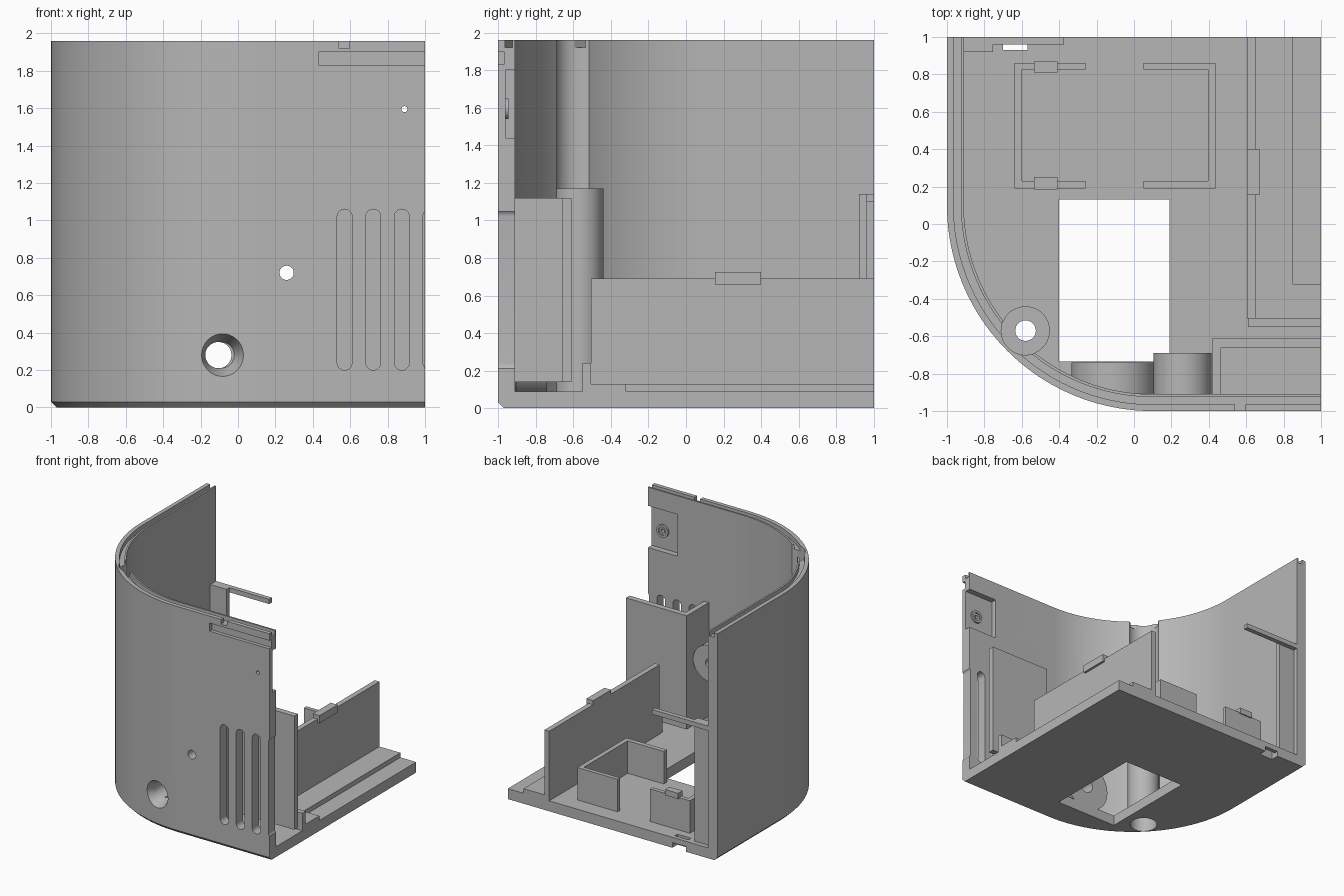
import bpy, bmesh, math
from mathutils import Matrix, Vector

cube = bpy.data.objects.get("Cube")
if cube:
    bpy.data.objects.remove(cube, do_unlink=True)

grey = bpy.data.materials.new("plain grey")
grey.use_nodes = True
COLOUR = (0.47, 0.47, 0.47, 1)
grey.diffuse_color = COLOUR
grey.node_tree.nodes["Principled BSDF"].inputs["Base Color"].default_value = COLOUR


def make(name, bm):
    bmesh.ops.recalc_face_normals(bm, faces=bm.faces)
    mesh = bpy.data.meshes.new(name)
    bm.to_mesh(mesh)
    bm.free()
    mesh.materials.append(grey)
    ob = bpy.data.objects.new(name, mesh)
    bpy.context.collection.objects.link(ob)
    return ob


def loft(name, rings):
    """Skin a row of closed loops and cap both ends."""
    bm = bmesh.new()
    rows = [[bm.verts.new(p) for p in ring] for ring in rings]
    n = len(rows[0])
    for a, b in zip(rows, rows[1:]):
        for i in range(n):
            j = (i + 1) % n
            bm.faces.new((a[i], a[j], b[j], b[i]))
    bm.faces.new(rows[0])
    bm.faces.new(rows[-1])
    return make(name, bm)


def box(name, x, y, z):
    bm = bmesh.new()
    bmesh.ops.create_cube(bm, size=1)
    for v in bm.verts:
        v.co = Vector([(lo + hi) / 2 + c * (hi - lo) for c, (lo, hi) in zip(v.co, (x, y, z))])
    return make(name, bm)


def cyl(name, centre, span, r, r2=None, axis="z"):
    """Cylinder or cone: r at span start, r2 at span end."""
    bm = bmesh.new()
    a, b = span
    bmesh.ops.create_cone(bm, cap_ends=True, segments=48, radius1=r,
                          radius2=r if r2 is None else r2, depth=b - a)
    u, v = centre
    if axis == "y":
        bm.transform(Matrix.Rotation(-math.pi / 2, 4, "X"))
        bm.transform(Matrix.Translation((u, (a + b) / 2, v)))
    else:
        bm.transform(Matrix.Translation((u, v, (a + b) / 2)))
    return make(name, bm)


def cut(targets, *cutters):
    for c in cutters:
        c.hide_render = True
        for t in targets:
            mod = t.modifiers.new("cut", "BOOLEAN")
            mod.operation = "DIFFERENCE"
            mod.solver = "EXACT"
            mod.object = c
            bpy.context.view_layer.objects.active = t
            bpy.ops.object.modifier_apply(modifier=mod.name)
        bpy.data.objects.remove(c, do_unlink=True)


# Plan outline: straight side, rounded corner, straight front, inset by d
C, R, STEPS = 0.1, 1.1, 40


def path(d):
    pts = [(-1 + d, 1)]
    for i in range(STEPS + 1):
        t = math.pi + math.pi / 2 * i / STEPS
        pts.append((C + (R - d) * math.cos(t), C + (R - d) * math.sin(t)))
    return pts + [(1, -1 + d)]


TOP, FLOOR, T = 1.96, 0.09, 0.09

# Outer shell with bottom chamfer and rim groove
section = [(0.03, 0), (0, 0.03), (0, TOP), (0.035, TOP), (0.035, 1.92),
           (0.075, 1.92), (0.075, TOP), (T, TOP), (T, 0)]
tracks = [[(x, y, z) for x, y in path(d)] for d, z in section]
shell = loft("outer_shell", list(zip(*tracks)))

# Floor plate
plan = path(T) + [(1, 1)]
floor = loft("floor_plate", [[(x, y, z) for x, y in plan] for z in (0, FLOOR)])
cut([floor],
    box("window_cutter", (-0.4, 0.19), (-0.735, 0.13), (-1, 1)),
    box("latch_notch_cutter", (-0.7, -0.57), (0.93, 1.1), (-1, 0.045)),
    box("latch_slot_cutter", (-0.7, -0.57), (0.93, 0.965), (-1, 1)))

# Screw post in the rounded corner, with driver channel above
POST = (-0.58, -0.57)
post = cyl("screw_post", POST, (0.03, 1.17), 0.13)
cut([shell], cyl("channel_cutter", POST, (1.17, 3), 0.13))
cut([shell, floor, post], cyl("counterbore_cutter", POST, (-0.5, 0.6), 0.11))
cut([post], cyl("screw_hole_cutter", POST, (0.3, 2), 0.055))

# Round bosses behind the front wall
jack = cyl("jack_boss", (-0.11, 0.28), (-0.905, -0.74), 0.225, axis="y")
tube = cyl("light_tube", (0.26, 0.72), (-0.93, -0.69), 0.155, axis="y")
cut([shell, jack],
    cyl("jack_hole_cutter", (-0.105, 0.28), (-1.2, -0.5), 0.07, axis="y"),
    cyl("countersink_cutter", (-0.09, 0.28), (-1.0, -0.87), 0.12, 0.07, axis="y"))
cut([shell, tube], cyl("light_hole_cutter", (0.26, 0.72), (-1.2, -0.5), 0.038, axis="y"))


# Vent slots in the front wall
def slot(x, z0, z1, r):
    ring = []
    for i in range(26):
        t = math.pi * (i if i < 13 else i - 1) / 12
        z = z1 - r if i < 13 else z0 + r
        ring.append((x + r * math.cos(t), z + r * math.sin(t)))
    return loft("vent_cutter", [[(u, y, w) for u, w in ring] for y in (-1.1, -0.85)])


for i in range(4):
    cut([shell], slot(0.57 + 0.153 * i, 0.2, 1.06, 0.04))

# Front wall details: label groove, rim notch, inner recess, pin hole
cut([shell],
    box("groove_cutter", (0.43, 1.1), (-1.1, -0.97), (1.83, 1.9)),
    box("rim_notch_cutter", (0.54, 0.595), (-1.1, -0.95), (1.92, 2.1)),
    box("recess_cutter", (0.72, 1.1), (-0.96, -0.8), (1.44, 1.8)))
ring = cyl("pin_ring", (0.89, 1.595), (-0.97, -0.945), 0.055, axis="y")
cut([shell, ring], cyl("pin_cutter", (0.89, 1.595), (-1.2, -0.8), 0.016, axis="y"))
cut([ring], cyl("ring_cutter", (0.89, 1.595), (-0.955, -0.8), 0.035, axis="y"))

# Tall corner screen behind the vents
box("screen_side", (0.42, 0.465), (-0.915, -0.61), (0.14, 1.12))
box("screen_back", (0.465, 1), (-0.66, -0.61), (0.14, 1.12))

# Partition, its tab, lip and stepped ledge
box("partition", (0.605, 0.65), (-0.505, 1), (FLOOR, 0.69))
box("partition_tab", (0.605, 0.67), (0.155, 0.4), (0.66, 0.725))
box("partition_lip", (0.61, 1), (-0.55, -0.505), (FLOOR, 0.24))
box("ledge", (0.65, 0.85), (-0.505, 1), (FLOOR, 0.13))
box("ledge_end", (0.85, 1), (-0.505, -0.32), (FLOOR, 0.13))

# Tray on the floor: four corner returns joined by two full sides
TRAY = 0.37
for side, x, a, b in (("left", (-0.64, -0.6), -0.6, -0.26), ("right", (0.395, 0.435), 0.05, 0.395)):
    box("tray_side_" + side, x, (0.19, 0.86), (FLOOR, TRAY))
    for end, y in (("front", (0.19, 0.23)), ("back", (0.825, 0.86))):
        box("tray_return_" + side + "_" + end, (a, b), y, (FLOOR, TRAY))
for end, y in (("front", (0.185, 0.25)), ("back", (0.81, 0.87))):
    box("tray_clip_" + end, (-0.535, -0.41), y, (0.36, 0.41))

# Bracket at the back of the side wall
box("bracket_plate", (-0.915, -0.755), (0.92, 0.96), (FLOOR, 1.14))
box("bracket_arm", (-0.915, -0.375), (0.96, 1), (1.1, 1.14))

# Smooth round surfaces, keep edges sharp
for ob in bpy.context.collection.objects:
    if ob.type == "MESH" and grey.name in ob.data.materials:
        ob.select_set(True)
        bpy.context.view_layer.objects.active = ob
bpy.ops.object.shade_smooth_by_angle(angle=math.radians(30))
